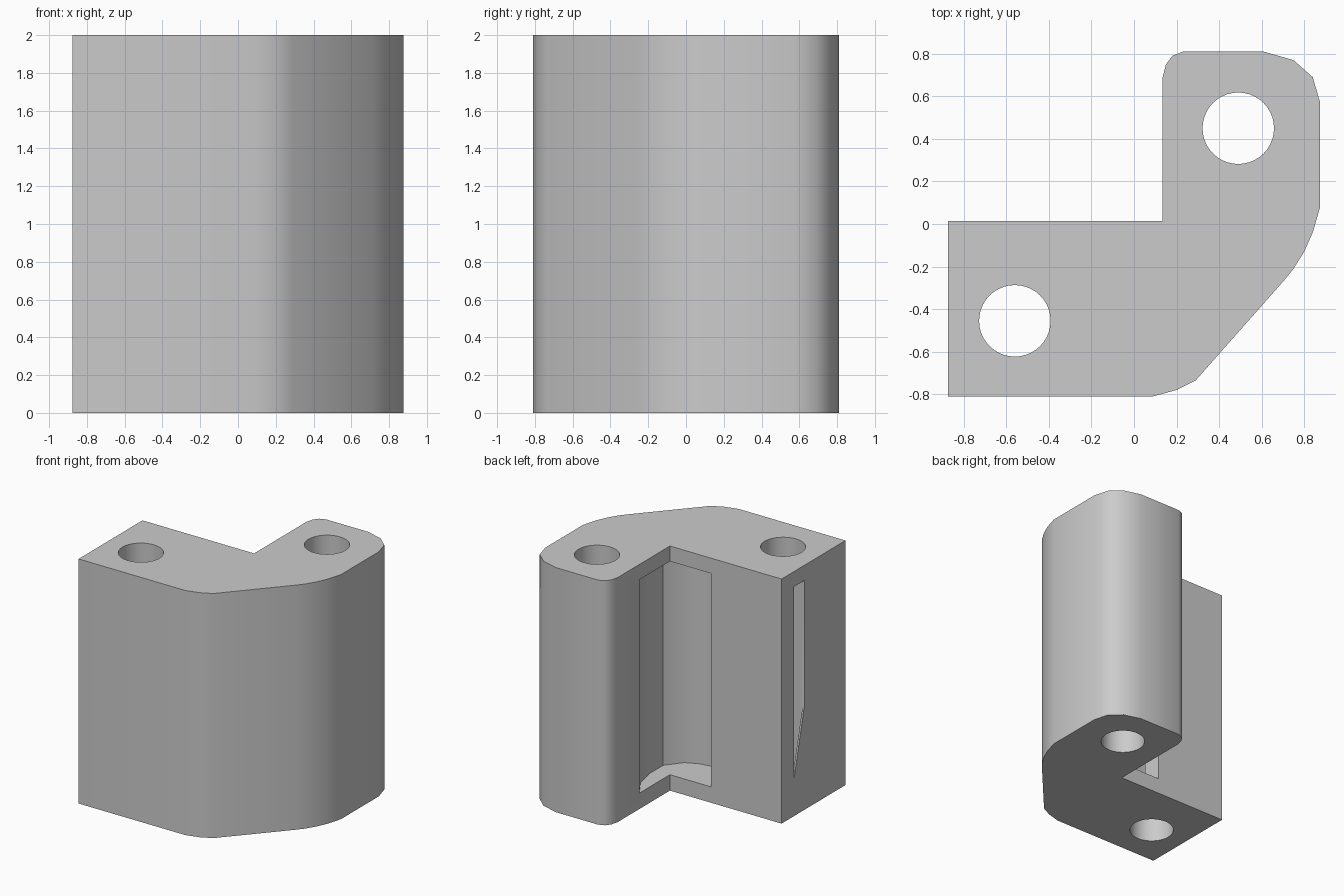
import bpy, bmesh
from math import cos, sin, tau, radians
from mathutils import Vector

old = bpy.data.objects.get("Cube")
if old:
    bpy.data.objects.remove(old, do_unlink=True)

grey = bpy.data.materials.new("light grey")
grey.use_nodes = True
colour = (0.6, 0.6, 0.6, 1)
grey.diffuse_color = colour
grey.node_tree.nodes["Principled BSDF"].inputs["Base Color"].default_value = colour


def prism(name, points, offset):
    """Extrude a closed outline of 3D points along offset."""
    bm = bmesh.new()
    face = bm.faces.new([bm.verts.new(p) for p in points])
    top = bmesh.ops.extrude_face_region(bm, geom=[face])["geom"]
    bmesh.ops.translate(bm, vec=Vector(offset),
                        verts=[g for g in top if isinstance(g, bmesh.types.BMVert)])
    bmesh.ops.recalc_face_normals(bm, faces=bm.faces)
    mesh = bpy.data.meshes.new(name)
    bm.to_mesh(mesh)
    bm.free()
    mesh.materials.append(grey)
    obj = bpy.data.objects.new(name, mesh)
    bpy.context.collection.objects.link(obj)
    return obj


def upright(name, outline, bottom, top):
    return prism(name, [(x, y, bottom) for x, y in outline], (0, 0, top - bottom))


def cut(body, cutter):
    mod = body.modifiers.new("cut", 'BOOLEAN')
    mod.operation = 'DIFFERENCE'
    mod.solver = 'EXACT'
    mod.object = cutter
    bpy.context.view_layer.objects.active = body
    bpy.ops.object.modifier_apply(modifier=mod.name)
    bpy.data.objects.remove(cutter, do_unlink=True)


# Angled body with rounded outer corners
outline = [(-.875, .015), (.135, .015), (.135, .69), (.15, .75), (.18, .79), (.23, .81),
           (.61, .81), (.75, .77), (.84, .69), (.875, .57), (.875, .08), (.84, -.04),
           (.8, -.13), (.75, -.21), (.71, -.26), (.29, -.735), (.2, -.78), (.09, -.81),
           (-.875, -.81)]
body = upright("corner_bracket", outline, 0, 2)

# Two bolt holes through the full height
for cx, cy in [(.49, .45), (-.56, -.455)]:
    ring = [(cx + .168 * cos(tau * i / 40), cy + .168 * sin(tau * i / 40)) for i in range(40)]
    cut(body, upright("hole_cutter", ring, -.1, 2.1))

# Curved channel opening into the inner corner
floor, roof = .13, 1.875
near, far = -.145, -.282
channel = [(-.86, near), (-.235, near), (-.235, .3), (.1, .41), (.135, .41), (.23, .26),
           (.27, .09), (.27, -.09), (.17, -.22), (.07, -.265), (-.03, far), (-.86, far)]
cut(body, upright("channel_cutter", channel, floor, roof))

# Side slot with a slanted lower end
slot = [(near, roof), (far, roof), (far, .86), (near, .3)]
cut(body, prism("slot_cutter", [(-.95, y, z) for y, z in slot], (.12, 0, 0)))

# Smooth rounded corners, keep the real edges sharp
bpy.ops.object.select_all(action='DESELECT')
body.select_set(True)
bpy.context.view_layer.objects.active = body
bpy.ops.object.shade_smooth_by_angle(angle=radians(35))
